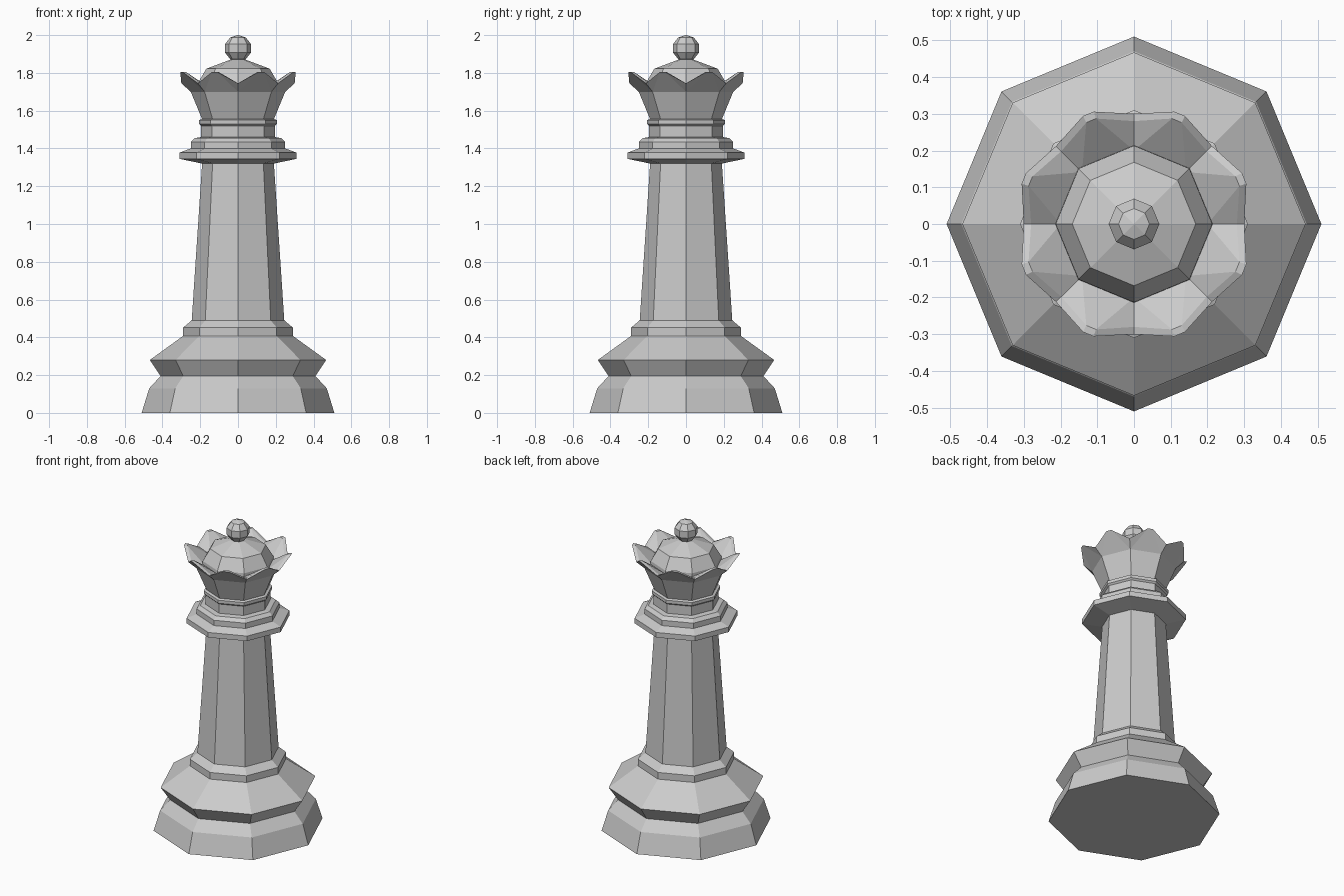
import bpy, bmesh
from math import cos, sin, radians

if "Cube" in bpy.data.objects:
    bpy.data.objects.remove(bpy.data.objects["Cube"])

SIDES = 8


def polar(r, deg, z):
    return (r * cos(radians(deg)), r * sin(radians(deg)), z)


def finish(bm, name):
    bmesh.ops.recalc_face_normals(bm, faces=bm.faces)
    mesh = bpy.data.meshes.new(name)
    bm.to_mesh(mesh)
    bm.free()
    obj = bpy.data.objects.new(name, mesh)
    bpy.context.collection.objects.link(obj)
    return obj


def turned(name, profile):
    """Eight-sided lathe of (radius, z) points, capped at both ends."""
    bm = bmesh.new()
    rings = [[bm.verts.new(polar(r, 360 / SIDES * i, z)) for i in range(SIDES)]
             for r, z in profile]
    for a, b in zip(rings, rings[1:]):
        for i in range(SIDES):
            j = (i + 1) % SIDES
            bm.faces.new((a[i], a[j], b[j], b[i]))
    bm.faces.new(rings[0])
    bm.faces.new(rings[-1])
    return finish(bm, name)


# Base, with waist and stepped plinth
turned("base", [(0.51, 0), (0.47, 0.13), (0.41, 0.195), (0.467, 0.28),
                (0.29, 0.408), (0.29, 0.452), (0.245, 0.49)])

# Tapered shaft
turned("shaft", [(0.245, 0.49), (0.19, 1.32)])

# Wide collar, upper step and neck
turned("collar", [(0.19, 1.32), (0.31, 1.345), (0.31, 1.378), (0.25, 1.40),
                  (0.25, 1.435), (0.228, 1.455), (0.195, 1.46),
                  (0.195, 1.52), (0.206, 1.53), (0.206, 1.55), (0.19, 1.556)])

# Flared crown: eight blunt petals with a thin wall and a sloping bowl inside
bm = bmesh.new()
bottom, middle, floor, outer, inner = [], [], [], [], []
for i in range(SIDES):
    a = 45 * i
    bottom.append(bm.verts.new(polar(0.19, a, 1.555)))
    middle.append(bm.verts.new(polar(0.25, a, 1.70)))
    floor.append(bm.verts.new(polar(0.20, a, 1.715)))
    for d, r, z in ((0, 0.30, 1.745), (19.8, 0.325, 1.805), (25.2, 0.325, 1.805)):
        outer.append(bm.verts.new(polar(r, a + d, z)))
        inner.append(bm.verts.new(polar(r - 0.02, a + d, z)))
bm.faces.new(bottom)
bm.faces.new(floor)
for i in range(SIDES):
    j = (i + 1) % SIDES
    bm.faces.new((bottom[i], bottom[j], middle[j], middle[i]))
    for low, rim in ((middle, outer), (floor, inner)):
        v = [rim[(3 * i + k) % 24] for k in range(4)]
        bm.faces.new((low[i], v[1], v[0]))
        bm.faces.new((low[i], low[j], v[2], v[1]))
        bm.faces.new((low[j], v[3], v[2]))
for k in range(24):
    n = (k + 1) % 24
    bm.faces.new((outer[k], outer[n], inner[n], inner[k]))
finish(bm, "crown")

# Faceted cap inside the crown
turned("cap", [(0.215, 1.70), (0.213, 1.745), (0.168, 1.822), (0.04, 1.87)])

# Finial ball
turned("finial", [(0.002, 1.86), (0.042, 1.873), (0.069, 1.908), (0.069, 1.952),
                  (0.042, 1.987), (0.002, 2.0)])
